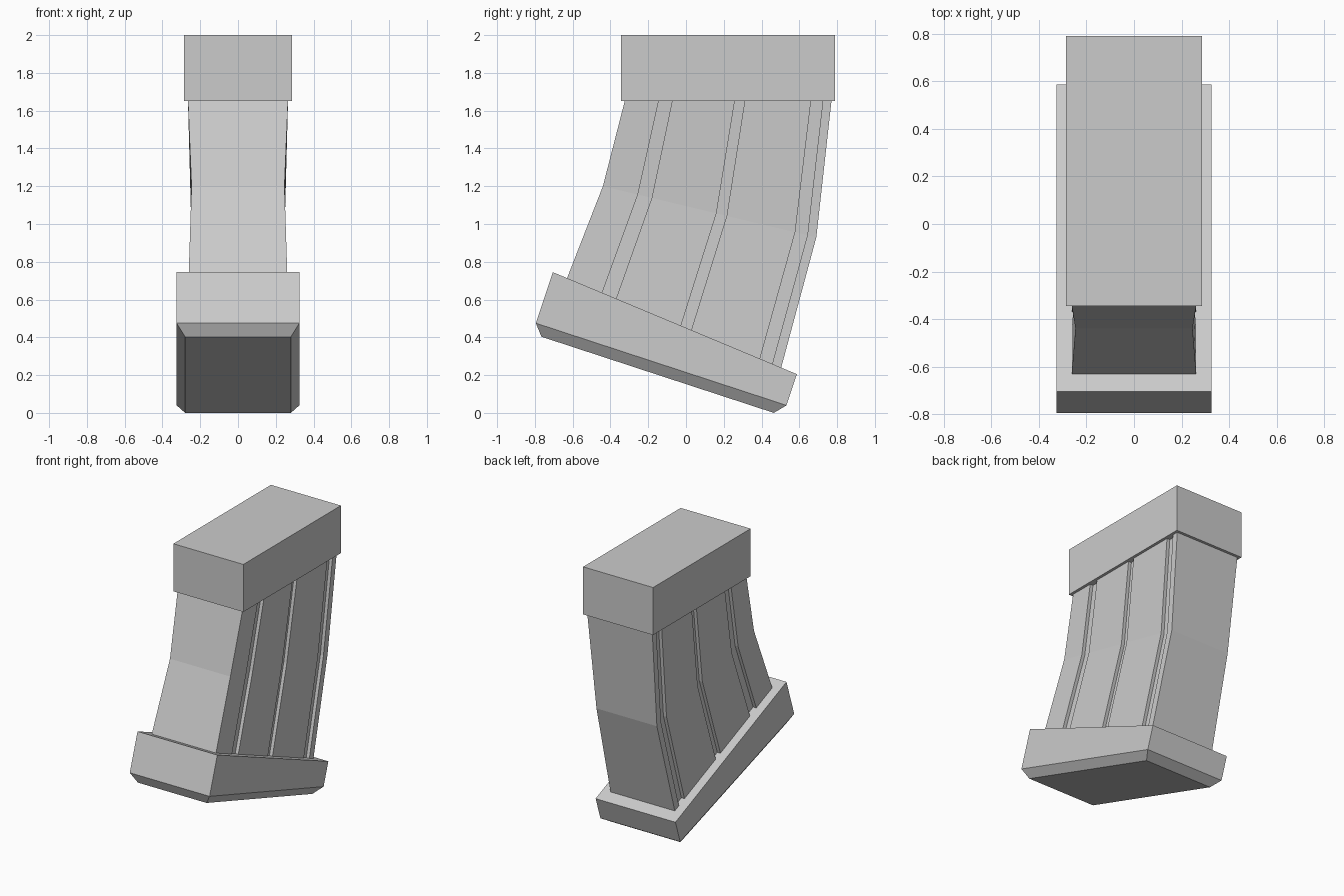
import bpy, bmesh

if "Cube" in bpy.data.objects:
    bpy.data.objects.remove(bpy.data.objects["Cube"])


def loft(name, rings):
    """Join closed rings of points with flat faces and cap both ends."""
    bm = bmesh.new()
    loops = [[bm.verts.new(p) for p in ring] for ring in rings]
    n = len(loops[0])
    for a, b in zip(loops, loops[1:]):
        for i in range(n):
            j = (i + 1) % n
            bm.faces.new((a[i], a[j], b[j], b[i]))
    bm.faces.new(loops[0])
    bm.faces.new(loops[-1])
    bmesh.ops.recalc_face_normals(bm, faces=bm.faces)
    mesh = bpy.data.meshes.new(name)
    bm.to_mesh(mesh)
    bm.free()
    obj = bpy.data.objects.new(name, mesh)
    bpy.context.collection.objects.link(obj)
    return obj


def section(front, back, half, outline):
    """Mirrored cross-section; outline = (fraction front to back, inset)."""
    side = [(half - inset,
             front[0] + (back[0] - front[0]) * t,
             front[1] + (back[1] - front[1]) * t) for t, inset in outline]
    return side + [(-x, y, z) for x, y, z in reversed(side)]


plain = [(0, 0), (1, 0)]

# Top block
loft("top_block", [section((-0.345, z), (0.79, z), 0.285, plain)
                   for z in (1.65, 2.0)])

# Curved, waisted body with three square grooves on each side
depth = 0.025
grooves = [(0.164, 0.229), (0.532, 0.580), (0.901, 0.958)]
outline = [(0, 0)]
for a, b in grooves:
    outline += [(a, 0), (a, depth), (b, depth), (b, 0)]
outline.append((1, 0))
loft("grooved_body", [
    section((-0.635, 0.70), (0.50, 0.225), 0.262, outline),
    section((-0.44, 1.20), (0.69, 0.93), 0.246, outline),
    section((-0.322, 1.66), (0.771, 1.66), 0.265, outline),
])

# Tilted base plate with chamfered underside
loft("base_plate", [
    section((-0.765, 0.403), (0.465, 0.0), 0.28, plain),
    section((-0.795, 0.475), (0.532, 0.04), 0.325, plain),
    section((-0.705, 0.745), (0.587, 0.205), 0.325, plain),
])
